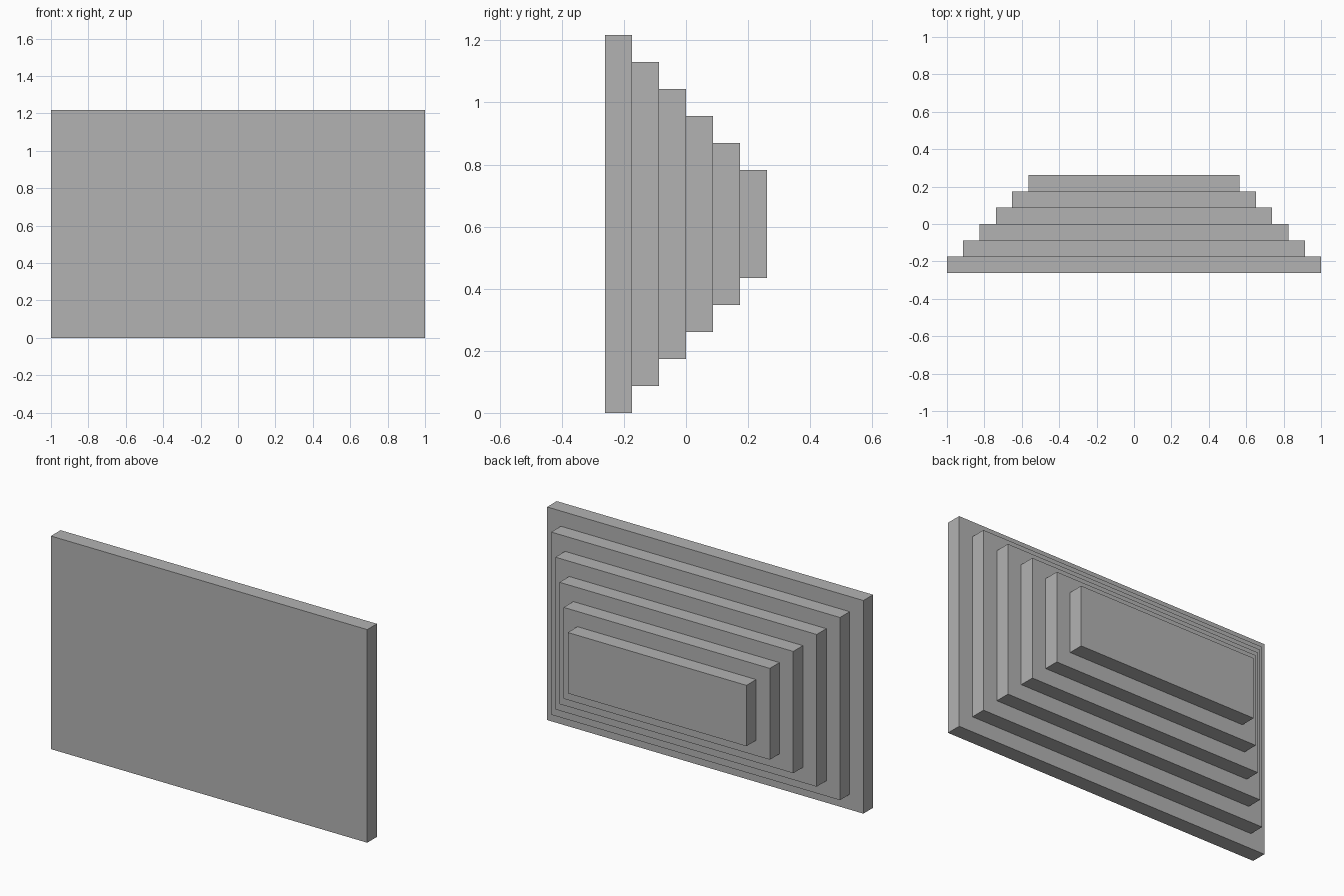
import bpy

cube = bpy.data.objects.get("Cube")
if cube:
    bpy.data.objects.remove(cube, do_unlink=True)

STEP = 0.087          # thickness of each slab and its inset per side
COUNT = 6
WIDTH, HEIGHT = 2.0, 1.218

grey = bpy.data.materials.new("plain grey")
grey.use_nodes = True
colour = (0.45, 0.45, 0.45, 1)
grey.diffuse_color = colour
grey.node_tree.nodes["Principled BSDF"].inputs["Base Color"].default_value = colour


def add_slab(name, size, centre):
    bpy.ops.mesh.primitive_cube_add(size=1, location=centre)
    slab = bpy.context.object
    slab.name = name
    slab.scale = size
    bpy.ops.object.transform_apply(location=False, rotation=False, scale=True)
    slab.data.materials.append(grey)


# Slabs stacked from the large front panel to the small rear panel
for i in range(COUNT):
    inset = 2 * STEP * i
    y = (i + 0.5 - COUNT / 2) * STEP
    name = "front_panel" if i == 0 else f"stepped_panel_{i}"
    add_slab(name, (WIDTH - inset, STEP, HEIGHT - inset), (0, y, HEIGHT / 2))
